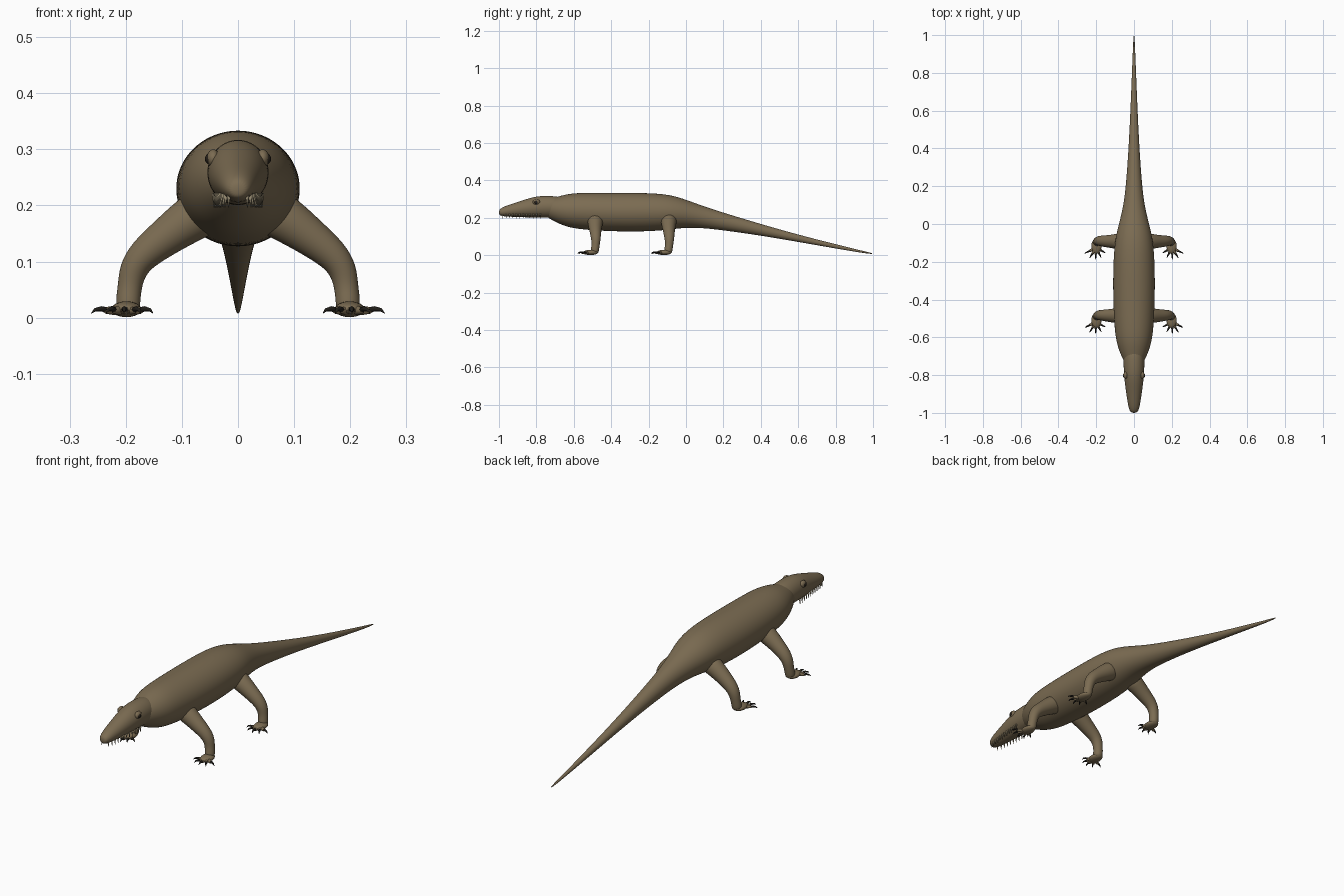
import bpy, bmesh, math
from mathutils import Vector, Matrix

cube = bpy.data.objects.get("Cube")
if cube:
    bpy.data.objects.remove(cube, do_unlink=True)


def material(name, rgb):
    m = bpy.data.materials.new(name)
    m.use_nodes = True
    m.diffuse_color = (*rgb, 1)
    m.node_tree.nodes["Principled BSDF"].inputs["Base Color"].default_value = (*rgb, 1)
    return m


skin = material("olive_brown_skin", (0.2, 0.15, 0.085))
claw_black = material("claw_black", (0.015, 0.013, 0.01))
eye_black = material("eye_black", (0.02, 0.015, 0.01))
tooth_bone = material("tooth_bone", (0.3, 0.25, 0.16))


def finish(name, bm, mat, mirror=False, subdivide=0):
    bmesh.ops.recalc_face_normals(bm, faces=bm.faces)
    mesh = bpy.data.meshes.new(name)
    bm.to_mesh(mesh)
    bm.free()
    mesh.materials.append(mat)
    mesh.shade_smooth()
    ob = bpy.data.objects.new(name, mesh)
    bpy.context.collection.objects.link(ob)
    if mirror:
        ob.modifiers.new("Mirror", "MIRROR").use_mirror_merge = False
    if subdivide:
        s = ob.modifiers.new("Subdivision", "SUBSURF")
        s.levels = s.render_levels = subdivide
    return ob


def loft(bm, rings, sides):
    """Skin a list of (centre, side vector, up vector) ellipses and cap the ends."""
    loops = []
    for c, u, v in rings:
        angles = [math.tau * i / sides for i in range(sides)]
        loops.append([bm.verts.new(c + u * math.cos(a) + v * math.sin(a)) for a in angles])
    for a, b in zip(loops, loops[1:]):
        for i in range(sides):
            j = (i + 1) % sides
            bm.faces.new((a[i], a[j], b[j], b[i]))
    bm.faces.new(loops[0])
    bm.faces.new(loops[-1])


def trunk(name, profile):
    """Loft along y from (y, half width, bottom, top)."""
    bm = bmesh.new()
    loft(bm, [(Vector((0, y, (lo + hi) / 2)), Vector((w, 0, 0)), Vector((0, 0, (hi - lo) / 2)))
              for y, w, lo, hi in profile], 20)
    return finish(name, bm, skin, subdivide=2)


def tube(bm, points, sides=12, flat=1.0):
    """Loft round sections along a path of (position, radius)."""
    pts = [Vector(p) for p, r in points]
    rings = []
    for i, (p, r) in enumerate(points):
        t = (pts[min(i + 1, len(pts) - 1)] - pts[max(i - 1, 0)]).normalized()
        ref = Vector((0, 1, 0)) if abs(t.y) < 0.6 else Vector((0, 0, 1))
        u = t.cross(ref).normalized()
        v = u.cross(t).normalized()
        rings.append((pts[i], u * r, v * r * flat))
    loft(bm, rings, sides)


# Body and long tapering tail
trunk("body_and_tail", [
    (-0.76, 0.030, 0.215, 0.285), (-0.73, 0.052, 0.195, 0.303), (-0.69, 0.072, 0.173, 0.313),
    (-0.64, 0.090, 0.152, 0.327), (-0.58, 0.102, 0.139, 0.335), (-0.46, 0.110, 0.129, 0.335),
    (-0.30, 0.113, 0.124, 0.335), (-0.16, 0.109, 0.128, 0.333), (-0.07, 0.099, 0.138, 0.321),
    (0.00, 0.081, 0.147, 0.298), (0.09, 0.058, 0.145, 0.264), (0.20, 0.043, 0.133, 0.228),
    (0.40, 0.029, 0.105, 0.167), (0.60, 0.019, 0.071, 0.110), (0.80, 0.011, 0.036, 0.059),
    (0.95, 0.005, 0.011, 0.022), (1.00, 0.002, 0.006, 0.011)])

# Wedge-shaped head
trunk("head", [
    (-1.000, 0.012, 0.217, 0.240), (-0.990, 0.023, 0.210, 0.252), (-0.96, 0.032, 0.206, 0.266),
    (-0.90, 0.041, 0.204, 0.285), (-0.83, 0.051, 0.201, 0.309), (-0.78, 0.055, 0.200, 0.318),
    (-0.72, 0.056, 0.199, 0.318), (-0.68, 0.053, 0.203, 0.313), (-0.65, 0.040, 0.215, 0.300)])

# Eyes with brow lids
for name, mat, size, at in (("eyelids", skin, (0.012, 0.020, 0.016), (0.044, -0.80, 0.284)),
                            ("eyes", eye_black, (0.009, 0.011, 0.010), (0.050, -0.802, 0.283))):
    bm = bmesh.new()
    bmesh.ops.create_uvsphere(bm, u_segments=16, v_segments=10, radius=1,
                              matrix=Matrix.Translation(at) @ Matrix.Diagonal((*size, 1)))
    finish(name, bm, mat, mirror=True)

# Row of small teeth along each side of the jaw
bm = bmesh.new()
for i in range(12):
    f = i / 11
    y = -0.98 + 0.20 * f
    x = 0.016 + 0.026 * f ** 0.6
    tube(bm, [((x, y, 0.222), 0.0045), ((x + 0.001, y, 0.196), 0.0006)], 6)
finish("teeth", bm, tooth_bone, mirror=True)


def limb(label, y):
    # Sprawling leg: shoulder, elbow, ankle
    bm = bmesh.new()
    tube(bm, [((0.050, y, 0.195), 0.046), ((0.085, y, 0.176), 0.043), ((0.130, y, 0.143), 0.035),
              ((0.170, y + 0.002, 0.112), 0.030), ((0.188, y + 0.003, 0.085), 0.026),
              ((0.193, y + 0.002, 0.055), 0.022), ((0.196, y - 0.002, 0.030), 0.023),
              ((0.196, y - 0.005, 0.008), 0.021)], 12)
    finish(label + "_legs", bm, skin, mirror=True, subdivide=2)
    # Flat foot
    bm = bmesh.new()
    bmesh.ops.create_uvsphere(
        bm, u_segments=20, v_segments=12, radius=1,
        matrix=Matrix.Translation((0.199, y - 0.025, 0.015)) @ Matrix.Diagonal((0.027, 0.040, 0.014, 1)))
    finish(label + "_feet", bm, skin, mirror=True)
    # Fanned toes, each ending in a curved claw
    toes, claws = bmesh.new(), bmesh.new()
    for degrees, reach in ((-62, 0.040), (-28, 0.042), (2, 0.044), (32, 0.046), (64, 0.048)):
        a = math.radians(degrees)
        d = Vector((math.sin(a), -math.cos(a), 0))
        base = Vector((0.201, y - 0.034, 0.013))
        up = Vector((0, 0, 1))
        tube(toes, [(base, 0.009), (base + d * reach * 0.5, 0.008),
                    (base + d * reach * 0.8, 0.006), (base + d * reach * 0.9, 0.003)], 8)
        tube(claws, [(base + d * reach * 0.7, 0.0055), (base + d * reach + up * 0.003, 0.0045),
                     (base + d * reach * 1.25 + up * 0.001, 0.003),
                     (base + d * reach * 1.4 - up * 0.005, 0.0005)], 8)
    finish(label + "_toes", toes, skin, mirror=True)
    finish(label + "_claws", claws, claw_black, mirror=True)


limb("front", -0.485)
limb("hind", -0.092)
